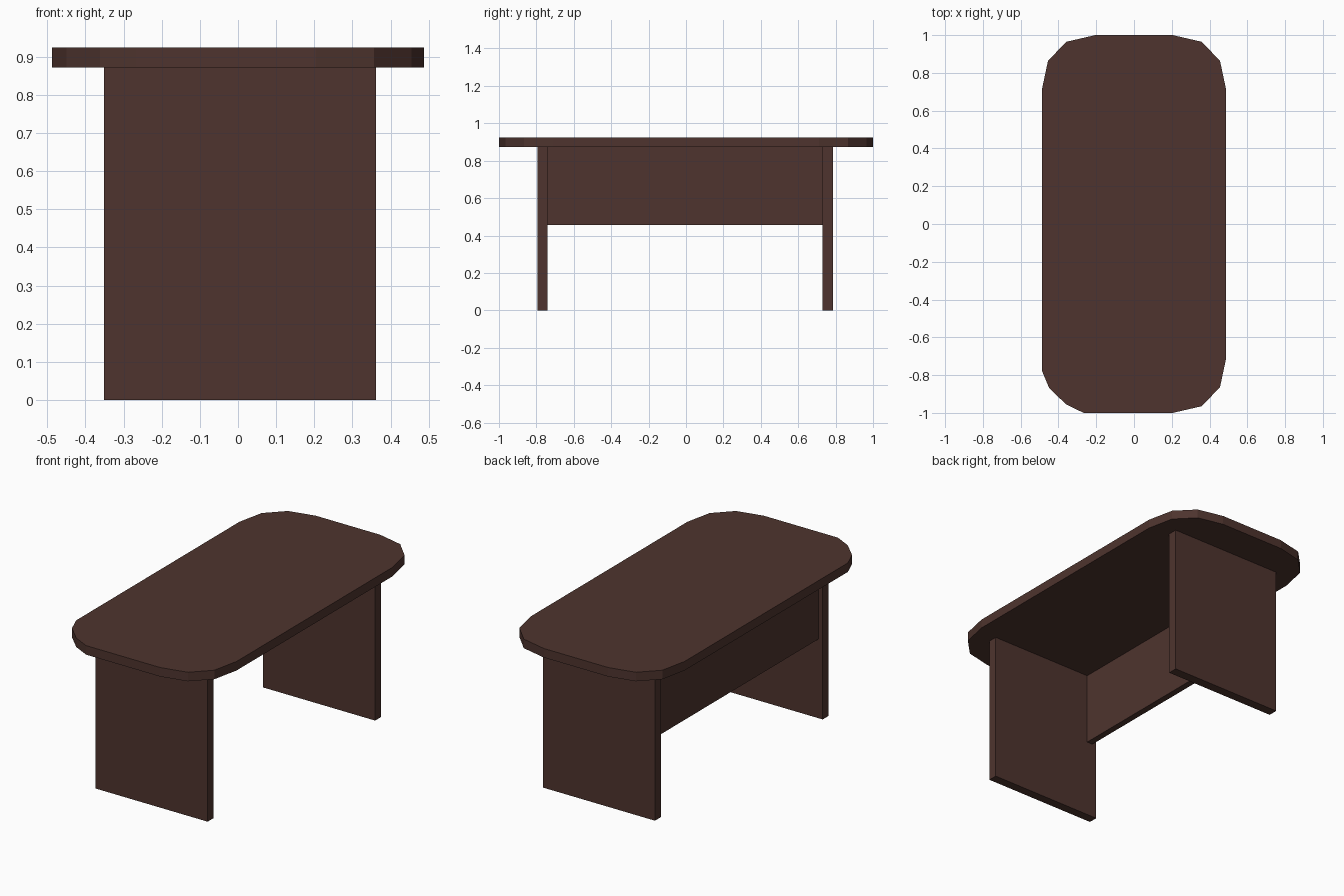
import bpy, bmesh

if "Cube" in bpy.data.objects:
    bpy.data.objects.remove(bpy.data.objects["Cube"])

brown = bpy.data.materials.new("dark brown wood")
brown.diffuse_color = (0.0762, 0.0343, 0.0273, 1)
brown.use_nodes = True
brown.node_tree.nodes["Principled BSDF"].inputs["Base Color"].default_value = brown.diffuse_color


def prism(name, outline, z0, z1):
    """Extrude a flat xy outline from z0 up to z1."""
    bm = bmesh.new()
    face = bm.faces.new([bm.verts.new((x, y, z0)) for x, y in outline])
    ext = bmesh.ops.extrude_face_region(bm, geom=[face], use_keep_orig=True)
    verts = [g for g in ext["geom"] if isinstance(g, bmesh.types.BMVert)]
    bmesh.ops.translate(bm, verts=verts, vec=(0, 0, z1 - z0))
    bmesh.ops.recalc_face_normals(bm, faces=bm.faces)
    mesh = bpy.data.meshes.new(name)
    bm.to_mesh(mesh)
    bm.free()
    mesh.materials.append(brown)
    obj = bpy.data.objects.new(name, mesh)
    bpy.context.collection.objects.link(obj)
    return obj


def board(name, x0, x1, y0, y1, z0, z1):
    return prism(name, [(x0, y0), (x1, y0), (x1, y1), (x0, y1)], z0, z1)


# Tabletop with faceted corners; the front left corner is a tighter cut
corner = [(0.488, 0.71), (0.455, 0.865), (0.357, 0.965), (0.205, 1.0)]
tight = [(0.488, 0.775), (0.45, 0.867), (0.362, 0.953), (0.267, 1.0)]
outline = (corner
           + [(-x, y) for x, y in reversed(corner)]
           + [(-x, -y) for x, y in tight]
           + [(x, -y) for x, y in reversed(corner)])
prism("tabletop", outline, 0.872, 0.924)

# Slab legs at both ends
board("front_leg", -0.352, 0.362, -0.793, -0.74, 0, 0.872)
board("back_leg", -0.352, 0.362, 0.73, 0.785, 0, 0.872)

# Modesty panel between the legs, near the left edge
board("modesty_panel", -0.325, -0.288, -0.74, 0.73, 0.455, 0.872)
